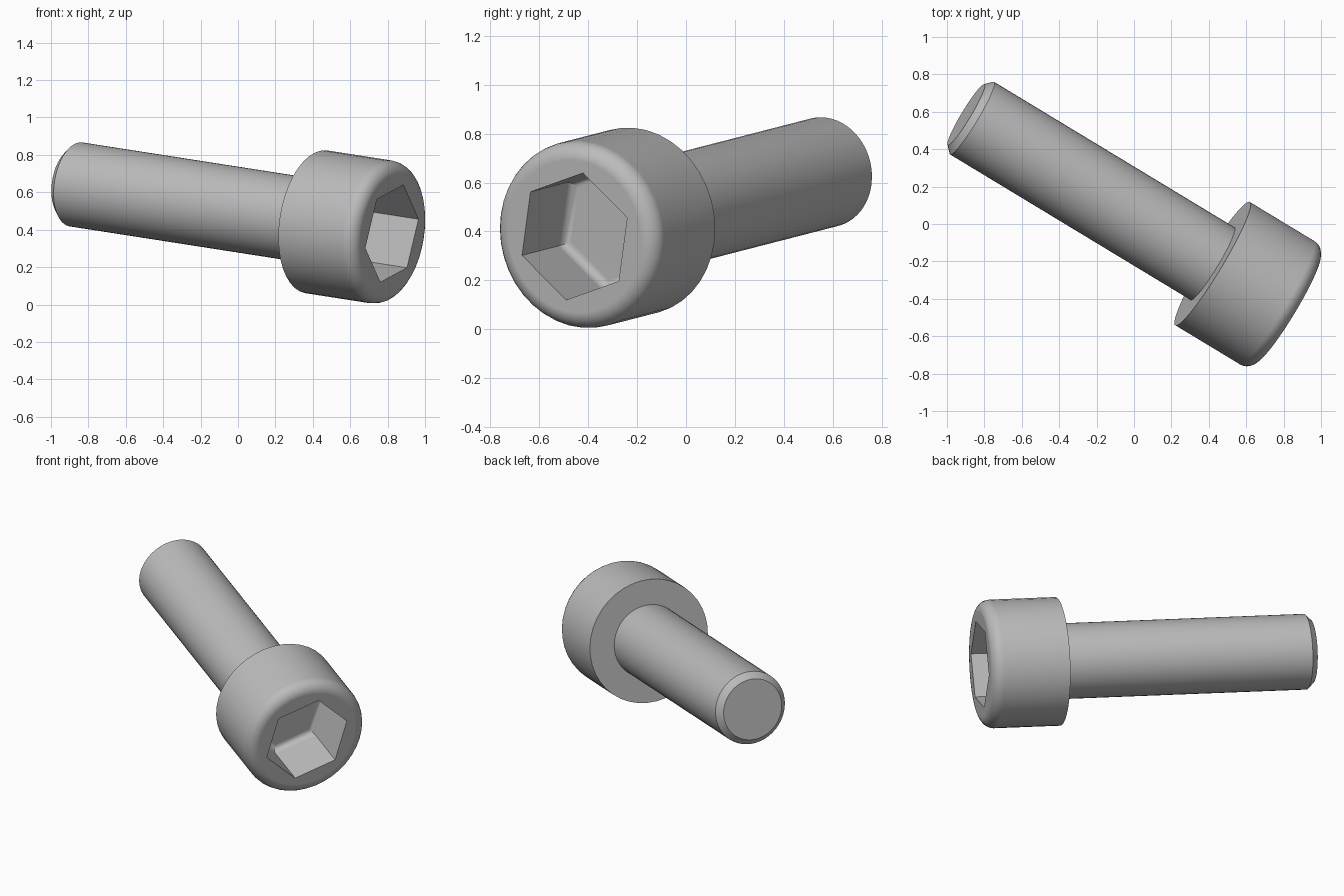
import bpy, bmesh, math
from mathutils import Matrix, Vector

cube = bpy.data.objects.get("Cube")
if cube:
    bpy.data.objects.remove(cube, do_unlink=True)

# Plain steel grey
steel = bpy.data.materials.new("steel grey")
steel.use_nodes = True
steel.diffuse_color = (0.5, 0.5, 0.5, 1)
steel.node_tree.nodes["Principled BSDF"].inputs["Base Color"].default_value = steel.diffuse_color

# Bolt frame: local z runs from the shank towards the head, origin under the head
axis = Vector((0.848, -0.513, -0.132)).normalized()
side = Vector((0.062, 0.035, 0.262))
side = (side - axis * side.dot(axis)).normalized()
frame = Matrix((side, axis.cross(side), axis)).transposed().to_4x4()
frame.translation = (0.42, -0.212, 0.442)

HEAD_R, HEAD_H, ROUND = 0.386, 0.475, 0.07
SHANK_R, SHANK_L = 0.227, 1.553
HEX_R, HEX_DEPTH = 0.269, 0.33


def lathe(name, profile, sides):
    """Closed solid from (radius, height) rings, bottom to top."""
    bm = bmesh.new()
    rings = []
    for r, z in profile:
        angles = [2 * math.pi * i / sides for i in range(sides)]
        rings.append([bm.verts.new((r * math.cos(a), r * math.sin(a), z)) for a in angles])
    for low, high in zip(rings, rings[1:]):
        for i in range(sides):
            j = (i + 1) % sides
            bm.faces.new((low[i], low[j], high[j], high[i]))
    bm.faces.new(rings[0][::-1])
    bm.faces.new(rings[-1])
    bmesh.ops.recalc_face_normals(bm, faces=bm.faces)
    mesh = bpy.data.meshes.new(name)
    bm.to_mesh(mesh)
    bm.free()
    obj = bpy.data.objects.new(name, mesh)
    bpy.context.collection.objects.link(obj)
    mesh.materials.append(steel)
    obj.matrix_world = frame
    return obj


def activate(obj):
    bpy.ops.object.select_all(action='DESELECT')
    obj.select_set(True)
    bpy.context.view_layer.objects.active = obj


def smooth(obj):
    activate(obj)
    bpy.ops.object.shade_smooth_by_angle(angle=math.radians(30))
    mod = obj.modifiers.new("even_shading", 'WEIGHTED_NORMAL')
    mod.keep_sharp = True


# Round head with a rolled front rim
rim = [(HEAD_R - ROUND + ROUND * math.cos(a), HEAD_H - ROUND + ROUND * math.sin(a))
       for a in (math.pi / 2 * i / 6 for i in range(7))]
head = lathe("head", [(HEAD_R, 0)] + rim, 40)

# Hexagonal socket with a small radius around its floor
fillet = 0.04
floor = HEAD_H - HEX_DEPTH
curve = [(HEX_R - fillet * math.sin(a), floor + fillet - fillet * math.cos(a))
         for a in (math.pi / 2 * i / 4 for i in range(5))]
curve = [(HEX_R - fillet + fillet * math.sin(a), floor + fillet - fillet * math.cos(a))
         for a in (math.pi / 2 * i / 4 for i in range(5))]
cutter = lathe("socket_cutter", curve + [(HEX_R, HEAD_H + 0.1)], 6)
cutter.hide_render = True
cut = head.modifiers.new("socket", 'BOOLEAN')
cut.operation = 'DIFFERENCE'
cut.solver = 'EXACT'
cut.object = cutter
activate(head)
bpy.context.view_layer.update()
bpy.ops.object.modifier_apply(modifier=cut.name)
bpy.data.objects.remove(cutter, do_unlink=True)
smooth(head)

# Plain shank with a chamfered tip
chamfer = 0.037
shank = lathe("shank", [(SHANK_R - chamfer, -SHANK_L), (SHANK_R, -SHANK_L + chamfer),
                        (SHANK_R, 0.04)], 48)
smooth(shank)
